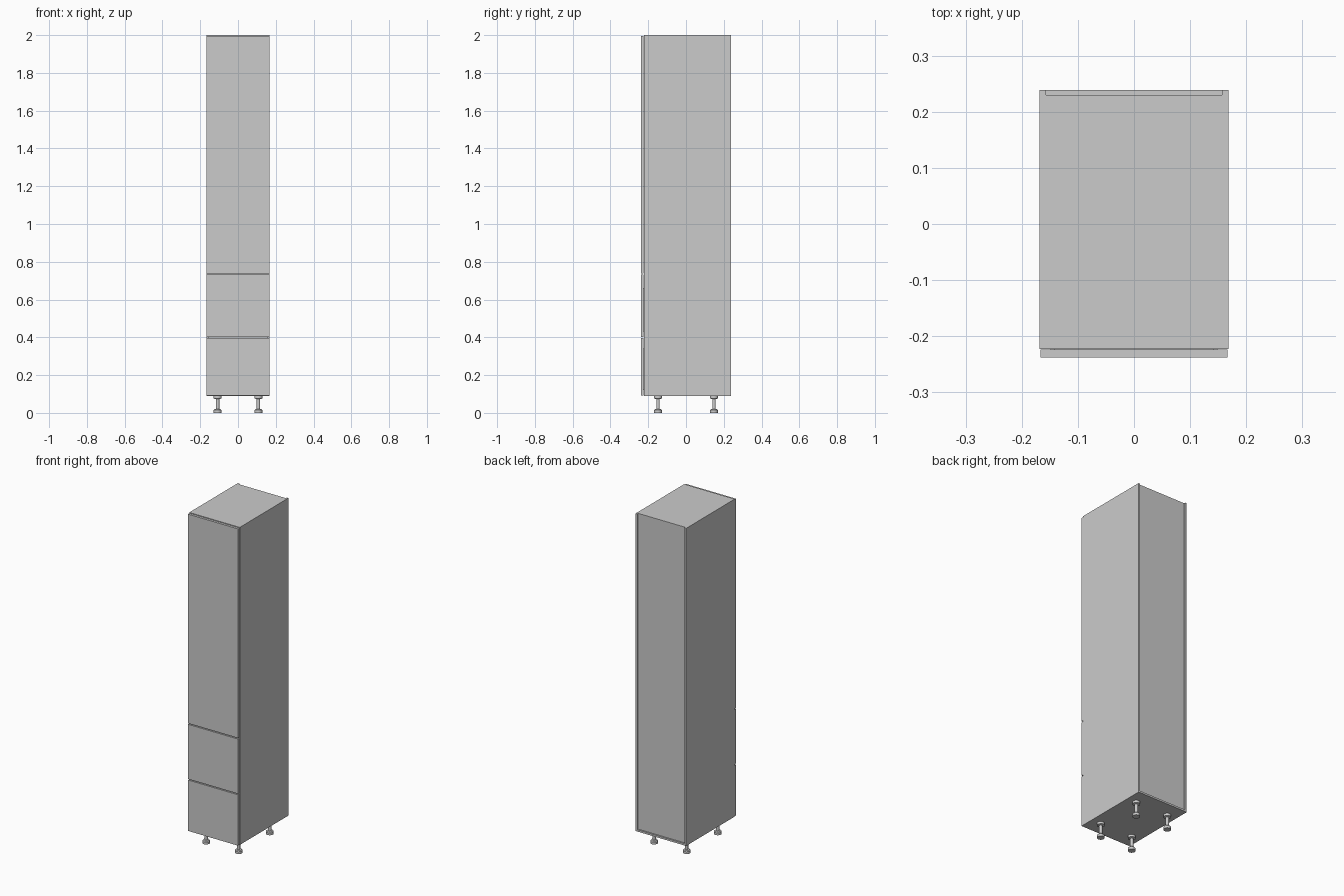
import bpy, bmesh

if "Cube" in bpy.data.objects:
    bpy.data.objects.remove(bpy.data.objects["Cube"])

W, BACK, CARCASS_FRONT, FRONT = 0.168, 0.239, -0.223, -0.238
BASE, TOP, T = 0.09, 2.0, 0.011


def box(name, lo, hi):
    """Box between two opposite corners."""
    bm = bmesh.new()
    bmesh.ops.create_cube(bm, size=1)
    for v in bm.verts:
        v.co = [lo[i] if v.co[i] < 0 else hi[i] for i in range(3)]
    me = bpy.data.meshes.new(name)
    bm.to_mesh(me)
    bm.free()
    ob = bpy.data.objects.new(name, me)
    bpy.context.collection.objects.link(ob)
    return ob


def lathe(name, profile, x, y, sides=24):
    """Turned solid: (radius, z) profile that starts and ends on the axis."""
    bm = bmesh.new()
    vs = [bm.verts.new((r, 0, z)) for r, z in profile]
    edges = [bm.edges.new(p) for p in zip(vs, vs[1:])]
    bmesh.ops.spin(bm, geom=vs + edges, cent=(0, 0, 0), axis=(0, 0, 1),
                   angle=6.283185307, steps=sides)
    bmesh.ops.remove_doubles(bm, verts=bm.verts, dist=1e-5)
    bmesh.ops.recalc_face_normals(bm, faces=bm.faces)
    me = bpy.data.meshes.new(name)
    bm.to_mesh(me)
    bm.free()
    ob = bpy.data.objects.new(name, me)
    ob.location = (x, y, 0)
    bpy.context.collection.objects.link(ob)
    bpy.context.view_layer.objects.active = ob
    ob.select_set(True)
    bpy.ops.object.shade_smooth_by_angle()
    ob.select_set(False)


# Carcass: sides run full depth, top and back panel are set in at the rear
for side, s in (("left", -1), ("right", 1)):
    xs = sorted((s * W, s * (W - T)))
    box(side + "_side", (xs[0], CARCASS_FRONT, BASE), (xs[1], BACK, TOP))
inner = W - T
box("bottom_panel", (-inner, CARCASS_FRONT, BASE), (inner, BACK, BASE + T))
box("top_panel", (-inner, CARCASS_FRONT, TOP - T), (inner, 0.23, TOP))
box("back_panel", (-inner, 0.226, BASE + T), (inner, 0.23, TOP - T))

# Shelves inside
for i, z in enumerate((0.735, 1.05, 1.36, 1.67)):
    box(f"shelf_{i + 1}", (-inner, CARCASS_FRONT + 0.004, z - T / 2),
        (inner, 0.226, z + T / 2))

# Door and two drawer fronts, separated by narrow gaps
for name, z0, z1 in (("lower_drawer_front", BASE + 0.001, 0.397),
                     ("upper_drawer_front", 0.403, 0.732),
                     ("door", 0.738, TOP - 0.004)):
    box(name, (-W + 0.0015, FRONT, z0), (W - 0.0015, CARCASS_FRONT - 0.001, z1))

# Drawer boxes behind the fronts
for name, z0, z1 in (("lower_drawer", 0.12, 0.34), ("upper_drawer", 0.43, 0.66)):
    x, y0, y1, t = inner - 0.008, CARCASS_FRONT - 0.001, 0.2, 0.008
    box(name + "_base", (-x, y0, z0), (x, y1, z0 + t))
    box(name + "_left", (-x, y0, z0 + t), (-x + t, y1, z1))
    box(name + "_right", (x - t, y0, z0 + t), (x, y1, z1))
    box(name + "_back", (-x + t, y1 - t, z0 + t), (x - t, y1, z1))

# Adjustable feet: foot disc, stem and mounting flange
foot = [(0, 0), (0.021, 0), (0.021, 0.014), (0.017, 0.019), (0.009, 0.021),
        (0.009, 0.073), (0.021, 0.076), (0.021, BASE), (0, BASE)]
for fy, y in (("front", -0.148), ("back", 0.148)):
    for fx, x in (("left", -0.108), ("right", 0.108)):
        lathe(f"{fy}_{fx}_foot", foot, x, y)

# Small pins in the rear top corners of the sides
for side, x in (("left", -0.163), ("right", 0.163)):
    lathe(side + "_pin", [(0, TOP - 0.01), (0.002, TOP - 0.01),
                          (0.002, TOP + 0.0004), (0, TOP + 0.0004)], x, 0.23, 12)
